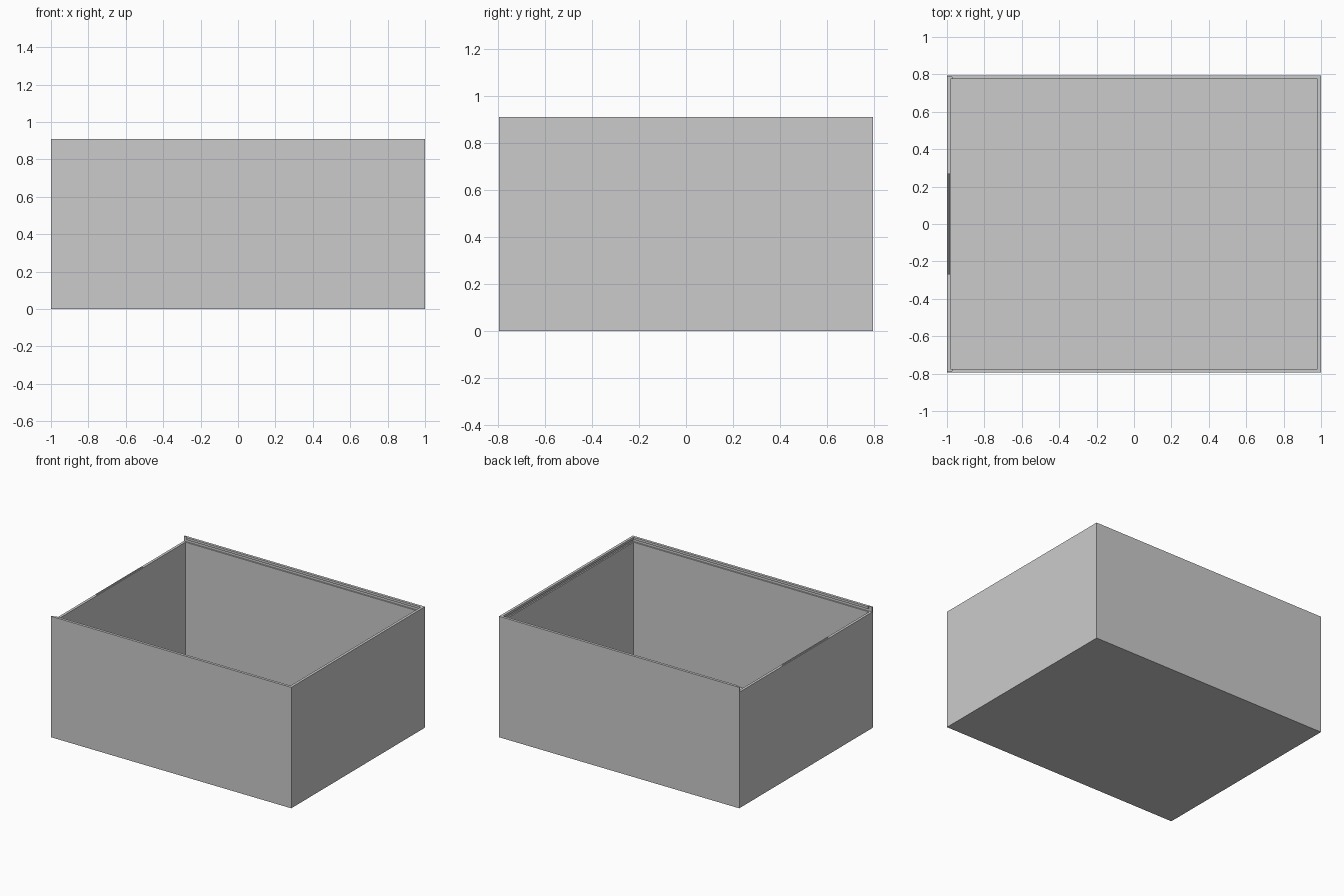
import bpy
import bmesh

if "Cube" in bpy.data.objects:
    bpy.data.objects.remove(bpy.data.objects["Cube"])

grey = bpy.data.materials.new("plain_grey")
grey.use_nodes = True
grey.diffuse_color = (0.6, 0.6, 0.6, 1)
grey.node_tree.nodes["Principled BSDF"].inputs["Base Color"].default_value = (0.6, 0.6, 0.6, 1)

# Overall half sizes, wall thickness and lid groove levels
HX, HY, TOP = 1.0, 0.795, 0.91
WALL, SKIN, FLOOR = 0.02, 0.01, 0.02
LEDGE, LIP = 0.873, 0.893


def cut_box(body, name, low, high):
    """Subtract an axis-aligned box from the body."""
    bm = bmesh.new()
    bmesh.ops.create_cube(bm, size=1)
    for v in bm.verts:
        v.co = [(h if c > 0 else l) for c, l, h in zip(v.co, low, high)]
    mesh = bpy.data.meshes.new(name)
    bm.to_mesh(mesh)
    bm.free()
    cutter = bpy.data.objects.new(name, mesh)
    bpy.context.collection.objects.link(cutter)
    cutter.hide_render = True
    mod = body.modifiers.new(name, "BOOLEAN")
    mod.operation, mod.solver, mod.object = "DIFFERENCE", "EXACT", cutter
    bpy.context.view_layer.objects.active = body
    bpy.ops.object.modifier_apply(modifier=mod.name)
    bpy.data.objects.remove(cutter)


# Solid block that becomes the box
bpy.ops.mesh.primitive_cube_add(size=1, location=(0, 0, TOP / 2))
box = bpy.context.object
box.name = "box_body"
box.scale = (2 * HX, 2 * HY, TOP)
bpy.ops.object.transform_apply(location=True, scale=True)
box.data.materials.append(grey)

# Hollow interior
ix, iy = HX - WALL, HY - WALL
cut_box(box, "cavity", (-ix, -iy, FLOOR), (ix, iy, TOP + 0.1))
# Lid groove under the lip, open at the -x end
gy = HY - SKIN
cut_box(box, "lid_groove", (-HX - 0.1, -gy, LEDGE), (HX - SKIN, gy, LIP))
# Lowered end wall where the lid slides in
cut_box(box, "lid_entry", (-HX - 0.1, -gy, LEDGE), (-0.972, gy, TOP + 0.1))

# Small wedge-shaped catch ridge on the lowered end wall
bm = bmesh.new()
ends = []
for y in (-0.27, 0.27):
    ends.append([bm.verts.new((x, y, z)) for x, z in
                 ((-0.996, LEDGE - 0.002), (-0.993, LEDGE + 0.007),
                  (-0.987, LEDGE + 0.007), (-0.984, LEDGE - 0.002))])
a, b = ends
bm.faces.new(a)
bm.faces.new(b[::-1])
for i in range(len(a)):
    j = (i + 1) % len(a)
    bm.faces.new((a[i], b[i], b[j], a[j]))
bmesh.ops.recalc_face_normals(bm, faces=bm.faces)
mesh = bpy.data.meshes.new("lid_catch_ridge")
bm.to_mesh(mesh)
bm.free()
mesh.materials.append(grey)
ridge = bpy.data.objects.new("lid_catch_ridge", mesh)
bpy.context.collection.objects.link(ridge)
